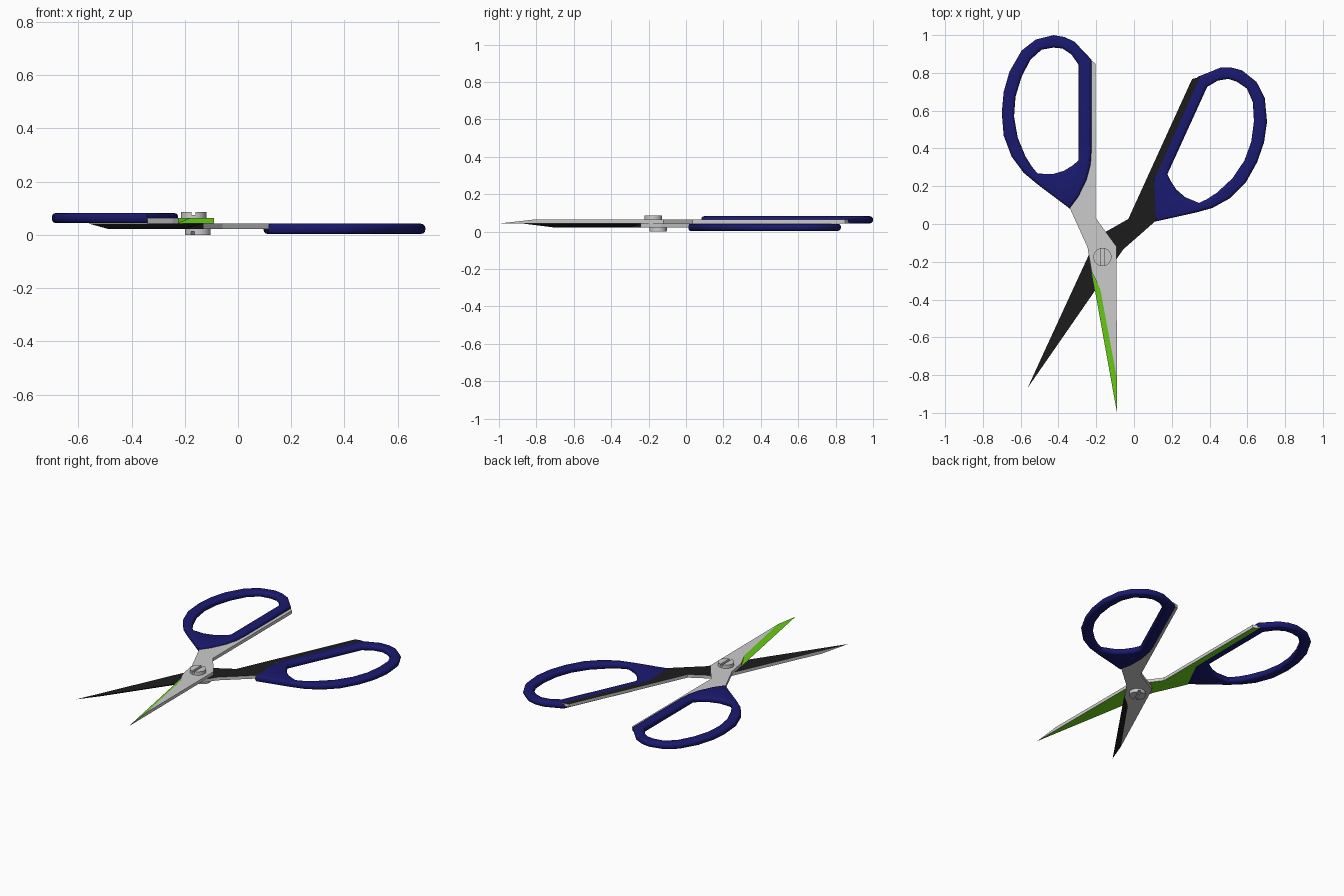
import bpy, bmesh, math
from mathutils import Matrix, Vector

if "Cube" in bpy.data.objects:
    bpy.data.objects.remove(bpy.data.objects["Cube"])


def material(name, rgb):
    m = bpy.data.materials.new(name)
    m.diffuse_color = (*rgb, 1)
    m.use_nodes = True
    m.node_tree.nodes["Principled BSDF"].inputs["Base Color"].default_value = m.diffuse_color
    return m


grey = material("steel_grey", (0.55, 0.55, 0.55))
green = material("blade_green", (0.16, 0.7, 0.01))
black = material("blade_black", (0.012, 0.012, 0.012))
navy = material("handle_blue", (0.01, 0.01, 0.16))

# The lower half is the upper half turned over and swung open
UPPER = Matrix.Identity(4)
LOWER = (Matrix.Translation((-0.23, 0.08, 0.0865))
         @ Matrix.Rotation(math.radians(-24.5), 4, 'Z')
         @ Matrix.Rotation(math.pi, 4, 'Y'))


def finish(bm, name, mats, matrix, smooth=False):
    bmesh.ops.recalc_face_normals(bm, faces=bm.faces)
    me = bpy.data.meshes.new(name)
    bm.to_mesh(me)
    bm.free()
    for m in mats:
        me.materials.append(m)
    ob = bpy.data.objects.new(name, me)
    bpy.context.collection.objects.link(ob)
    ob.matrix_world = matrix
    if smooth:
        bpy.ops.object.select_all(action='DESELECT')
        ob.select_set(True)
        bpy.context.view_layer.objects.active = ob
        bpy.ops.object.shade_smooth_by_angle(angle=math.radians(40))
    return ob


# Blade with tang: outline of the outer face, index 3 to 5 is the ground edge
BLADE = [(-.204, .849), (-.204, .034), (-.093, -.119), (-.09, -.82), (-.178, -.347),
         (-.225, -.25), (-.246, -.124), (-.341, .087), (-.243, .281), (-.238, .875)]
TIP = (-.09, -1.0)


def blade(name, matrix, colour):
    bm = bmesh.new()
    z0, z1 = .0436, .064
    top = [bm.verts.new((x, y, z1)) for x, y in BLADE]
    low = [bm.verts.new((*(TIP if i == 3 else p), z0)) if i != 4 else None
           for i, p in enumerate(BLADE)]
    n = len(BLADE)
    bm.faces.new(top)
    coloured = [bm.faces.new([v for v in low if v]),
                bm.faces.new((low[3], top[3], top[4], low[5])),
                bm.faces.new((top[4], top[5], low[5]))]
    for i in range(n):
        if i not in (3, 4):
            j = (i + 1) % n
            bm.faces.new((low[i], low[j], top[j], top[i]))
    for f in coloured:
        f.material_index = 1
    finish(bm, name, (grey, colour), matrix)


# Handle loop: paired outer and inner outline points
OUTER = [(-.225, .87), (-.315, .965), (-.368, .99), (-.426, 1.0), (-.521, .976),
         (-.595, .918), (-.659, .807), (-.69, .70), (-.70, .59), (-.69, .468),
         (-.648, .357), (-.585, .272), (-.516, .214), (-.341, .082), (-.294, .146),
         (-.251, .235), (-.23, .315), (-.225, .394)]
INNER = [(-.294, .844), (-.331, .897), (-.378, .929), (-.426, .934), (-.489, .923),
         (-.548, .87), (-.595, .78), (-.627, .675), (-.635, .57), (-.616, .458),
         (-.574, .357), (-.54, .303), (-.51, .267), (-.43, .264), (-.37, .282),
         (-.325, .31), (-.294, .336), (-.294, .394)]


def handle(name, matrix):
    bm = bmesh.new()
    half, r, zc, steps = .019, .016, .0635, 3
    rings = []
    for o, i in zip(OUTER, INNER):
        o, i = Vector((*o, zc)), Vector((*i, zc))
        across = (o - i).normalized()
        mid, w = (o + i) / 2, (o - i).length / 2
        ring = []
        for q, (sx, sz) in enumerate(((1, 1), (-1, 1), (-1, -1), (1, -1))):
            for k in range(steps + 1):
                a = math.pi / 2 * (q + k / steps)
                d = sx * (w - r) + r * math.cos(a)
                z = sz * (half - r) + r * math.sin(a)
                ring.append(bm.verts.new(mid + across * d + Vector((0, 0, z))))
        rings.append(ring)
    for a, b in zip(rings, rings[1:] + rings[:1]):
        for k in range(len(a)):
            j = (k + 1) % len(a)
            bm.faces.new((a[k], a[j], b[j], b[k]))
    finish(bm, name, (navy,), matrix, True)


def prism(bm, pts, z0, z1):
    low = [bm.verts.new((x, y, z0)) for x, y in pts]
    top = [bm.verts.new((x, y, z1)) for x, y in pts]
    bm.faces.new(low[::-1])
    bm.faces.new(top)
    for i in range(len(pts)):
        j = (i + 1) % len(pts)
        bm.faces.new((low[i], low[j], top[j], top[i]))


# Slotted pivot screw head: disc plus two raised circle segments
def screw(name, matrix):
    bm = bmesh.new()
    cx, cy, r, slot = -.167, -.175, .048, .008
    prism(bm, [(cx + r * math.cos(a * math.pi / 16), cy + r * math.sin(a * math.pi / 16))
               for a in range(32)], .062, .074)
    lim = math.acos(slot / r)
    for side in (0, math.pi):
        angles = [side - lim + 2 * lim * k / 16 for k in range(17)]
        prism(bm, [(cx + r * math.cos(a), cy + r * math.sin(a)) for a in angles],
              .074, .0865)
    finish(bm, name, (grey,), matrix, True)


for label, matrix, colour in (("upper", UPPER, green), ("lower", LOWER, black)):
    blade(label + "_blade", matrix, colour)
    handle(label + "_handle", matrix)
    screw(label + "_screw", matrix)
